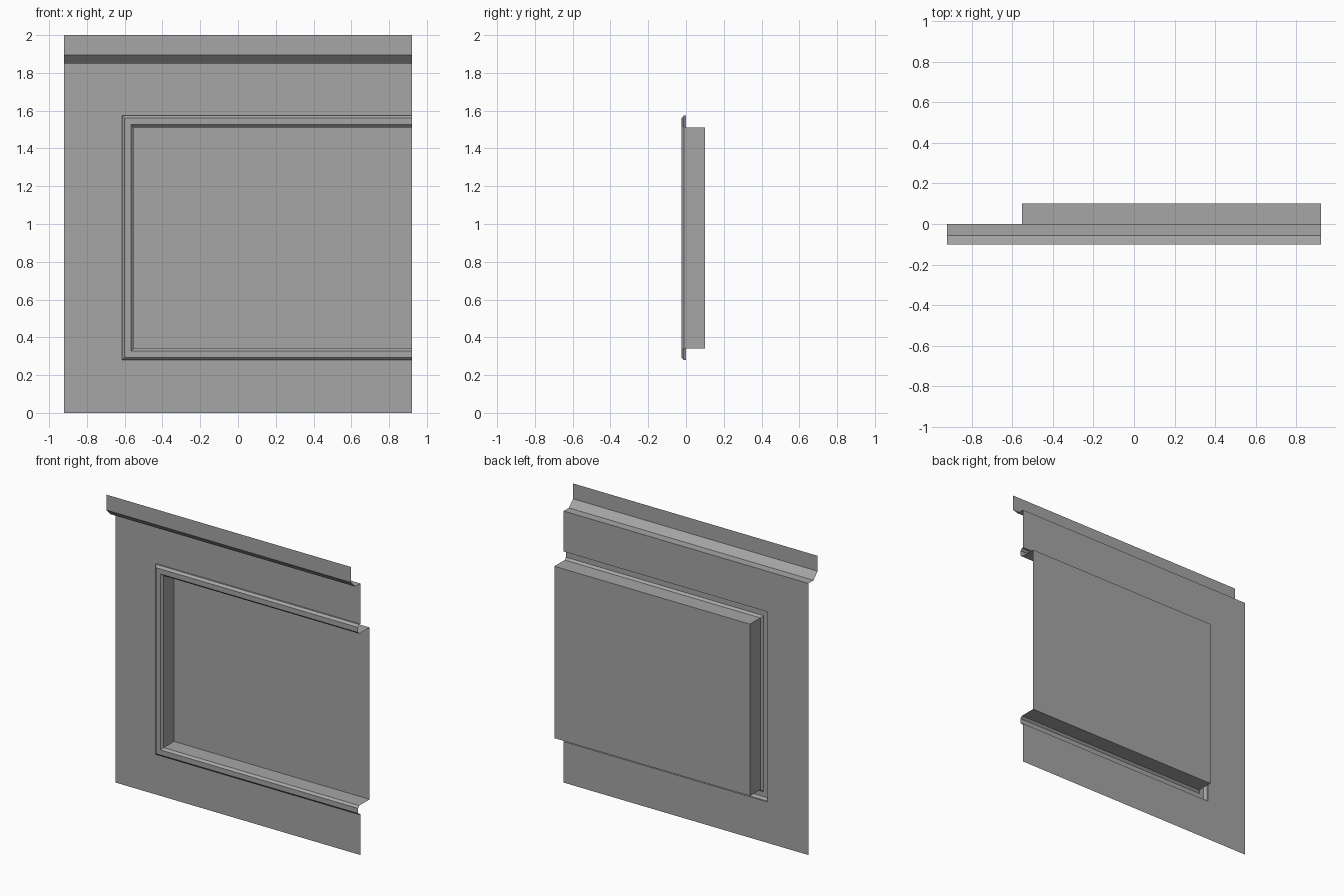
import bpy

cube = bpy.data.objects.get("Cube")
if cube:
    bpy.data.objects.remove(cube, do_unlink=True)

grey = bpy.data.materials.new("plain grey")
grey.use_nodes = True
colour = (0.38, 0.38, 0.38, 1)
grey.diffuse_color = colour
grey.node_tree.nodes["Principled BSDF"].inputs["Base Color"].default_value = colour

RIGHT = 0.922          # half width of the wall
WALL_TOP = 1.85
INNER_X, INNER_LOW, INNER_HIGH = -0.552, 0.341, 1.512


def rail(x, low, high, y):
    """U-shaped line, open towards the left end of the wall."""
    return [(RIGHT, y, high), (x, y, high), (x, y, low), (RIGHT, y, low)]


def frame_rail(out, y):
    """Rail set outwards from the recess opening."""
    return rail(INNER_X - out, INNER_LOW - out, INNER_HIGH + out, y)


def surface(name, rails, fill_last=False):
    """Sheet of quads between successive rails."""
    n = len(rails[0])
    verts = [p for line in rails for p in line]
    faces = []
    for r in range(len(rails) - 1):
        for i in range(n - 1):
            a = r * n + i
            faces.append((a, a + 1, a + 1 + n, a + n))
    if fill_last:
        faces.append(tuple(range(len(verts) - n, len(verts))))
    mesh = bpy.data.meshes.new(name)
    mesh.from_pydata(verts, [], faces)
    mesh.materials.append(grey)
    obj = bpy.data.objects.new(name, mesh)
    bpy.context.collection.objects.link(obj)
    return obj


# Flat wall around the moulding
W = 0.062              # moulding width
C = 0.014              # moulding bevel
surface("wall", [rail(-RIGHT, 0, WALL_TOP, 0), frame_rail(W, 0)])

# Raised bevelled moulding
profile = [(W, 0), (W, -0.011), (W - C, -0.025), (C, -0.025), (0, -0.011), (0, 0)]
surface("panel_moulding", [frame_rail(out, y) for out, y in profile])

# Recessed panel with its side walls
surface("recessed_panel", [frame_rail(0, 0), frame_rail(0, 0.1)], fill_last=True)

# Overhanging top board with a bevelled underside
cornice = [(-0.1, 2.0), (-0.1, 1.895), (-0.056, WALL_TOP), (0, WALL_TOP)]
surface("top_cornice", [[(RIGHT, y, z), (-RIGHT, y, z)] for y, z in cornice])
